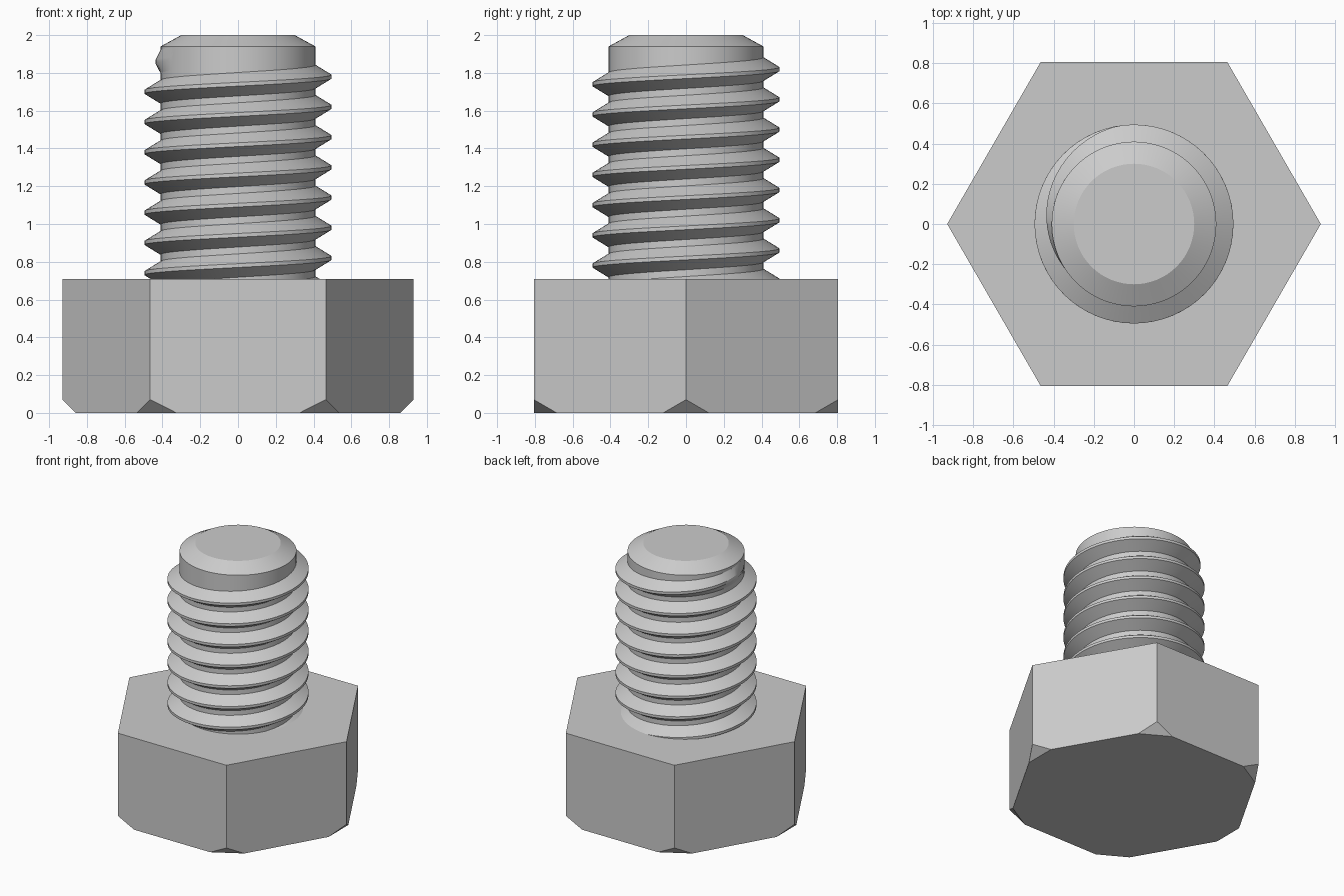
import bpy, bmesh, math
from math import cos, sin, tau, radians
from mathutils import Vector

cube = bpy.data.objects.get("Cube")
if cube:
    bpy.data.objects.remove(cube, do_unlink=True)

# One plain steel colour
steel = bpy.data.materials.new("grey_steel")
steel.use_nodes = True
GREY = (0.6, 0.6, 0.6, 1)
steel.diffuse_color = GREY
steel.node_tree.nodes["Principled BSDF"].inputs["Base Color"].default_value = GREY

HEAD_R, HEAD_TOP = 0.93, 0.71
CORE_R, CREST_R, PITCH = 0.41, 0.495, 0.16
CREST_Z = 1.78          # crest height on the +x side, last full turn
STEPS = 64


def finish(bm, name, smooth=False):
    bmesh.ops.recalc_face_normals(bm, faces=bm.faces)
    mesh = bpy.data.meshes.new(name)
    bm.to_mesh(mesh)
    bm.free()
    mesh.materials.append(steel)
    obj = bpy.data.objects.new(name, mesh)
    bpy.context.collection.objects.link(obj)
    if smooth:
        bpy.ops.object.select_all(action='DESELECT')
        obj.select_set(True)
        bpy.context.view_layer.objects.active = obj
        bpy.ops.object.shade_smooth_by_angle(angle=radians(25))
    return obj


# Hexagonal head: hull of the corners, each clipped flat at the bottom
bm = bmesh.new()
corners = [Vector((cos(i * tau / 6), sin(i * tau / 6), 0)) * HEAD_R for i in range(6)]
for i, c in enumerate(corners):
    bm.verts.new(c + Vector((0, 0, HEAD_TOP)))
    bm.verts.new(c + Vector((0, 0, 0.07)))
    for other in (corners[i - 1], corners[(i + 1) % 6]):
        bm.verts.new(c.lerp(other, 0.15))
bmesh.ops.convex_hull(bm, input=bm.verts)
bmesh.ops.dissolve_limit(bm, angle_limit=radians(1), verts=bm.verts, edges=bm.edges)
finish(bm, "hex_head")

# Shank core with a chamfered tip
bm = bmesh.new()
rings = []
for r, z in ((CORE_R, HEAD_TOP - 0.1), (CORE_R, 1.94), (0.3, 2.0)):
    rings.append([bm.verts.new((r * cos(k * tau / STEPS), r * sin(k * tau / STEPS), z))
                  for k in range(STEPS)])
for lower, upper in zip(rings, rings[1:]):
    for k in range(STEPS):
        n = (k + 1) % STEPS
        bm.faces.new((lower[k], lower[n], upper[n], upper[k]))
bm.faces.new(rings[0])
bm.faces.new(rings[-1])
finish(bm, "shank", smooth=True)

# Right-handed thread: a helical ridge that fades into the core at the top
bm = bmesh.new()
start, fade, end = -7.3 * tau, radians(100), radians(215)
count = int((end - start) / tau * STEPS)
sections = []
for k in range(count + 1):
    a = start + (end - start) * k / count
    sink = max(0, (a - fade) / (end - fade)) * (CREST_R - CORE_R + 0.002)
    mid = CREST_Z + PITCH * a / tau
    profile = ((CORE_R - 0.015, -0.062), (CORE_R, -0.062), (CREST_R - sink, -0.01),
               (CREST_R - sink, 0.01), (CORE_R, 0.062), (CORE_R - 0.015, 0.062))
    sections.append([bm.verts.new((r * cos(a), r * sin(a), mid + dz)) for r, dz in profile])
for s, t in zip(sections, sections[1:]):
    for j in range(len(s)):
        m = (j + 1) % len(s)
        bm.faces.new((s[j], s[m], t[m], t[j]))
bm.faces.new(sections[0])
bm.faces.new(sections[-1])
finish(bm, "thread", smooth=True)
